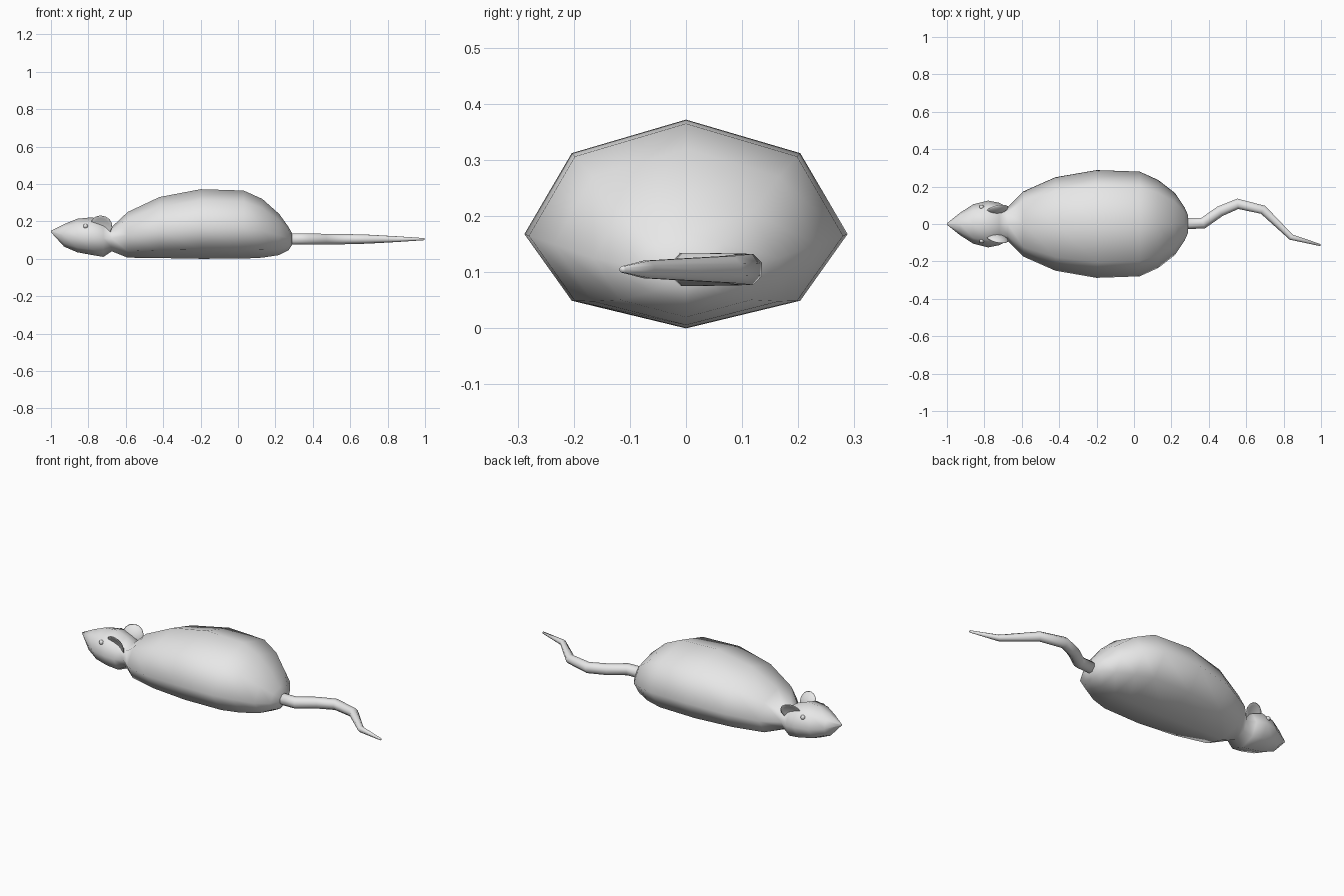
import bpy, bmesh, math
from mathutils import Matrix, Vector

default_cube = bpy.data.objects.get("Cube")
if default_cube:
    bpy.data.objects.remove(default_cube, do_unlink=True)

# One plain grey for the whole animal
grey = bpy.data.materials.new("plain grey")
grey.use_nodes = True
grey.diffuse_color = (0.8, 0.8, 0.8, 1)
grey.node_tree.nodes["Principled BSDF"].inputs["Base Color"].default_value = grey.diffuse_color

SIDES = 8


def finish(name, bm):
    """Turn a bmesh into a smooth shaded grey object."""
    bmesh.ops.recalc_face_normals(bm, faces=bm.faces)
    mesh = bpy.data.meshes.new(name)
    bm.to_mesh(mesh)
    bm.free()
    mesh.materials.append(grey)
    mesh.shade_smooth()
    obj = bpy.data.objects.new(name, mesh)
    bpy.context.collection.objects.link(obj)
    return obj


def loft(name, rings):
    """Skin a list of point rings and close both ends."""
    bm = bmesh.new()
    loops = [[bm.verts.new(p) for p in ring] for ring in rings]
    for a, b in zip(loops, loops[1:]):
        for i in range(SIDES):
            j = (i + 1) % SIDES
            bm.faces.new((a[i], a[j], b[j], b[i]))
    bm.faces.new(loops[0])
    bm.faces.new(loops[-1])
    return finish(name, bm)


def body_ring(x, width, bottom, middle, top):
    """Egg shaped section with separate upper and lower heights."""
    ring = []
    for i in range(SIDES):
        a = math.tau * i / SIDES
        height = top - middle if math.sin(a) > 0 else middle - bottom
        ring.append(Vector((x, width * math.cos(a), middle + height * math.sin(a))))
    return ring


# Head and body: x, half width, bottom, middle, top
sections = [
    (-1.0, 0.004, 0.142, 0.146, 0.15),
    (-0.93, 0.06, 0.065, 0.125, 0.185),
    (-0.86, 0.105, 0.035, 0.12, 0.214),
    (-0.78, 0.125, 0.02, 0.12, 0.222),
    (-0.72, 0.113, 0.01, 0.11, 0.2),
    (-0.675, 0.09, 0.04, 0.11, 0.17),
    (-0.59, 0.175, 0.006, 0.125, 0.25),
    (-0.42, 0.25, 0.004, 0.15, 0.33),
    (-0.2, 0.288, 0, 0.168, 0.372),
    (0.03, 0.28, 0.001, 0.165, 0.365),
    (0.13, 0.235, 0.006, 0.15, 0.32),
    (0.22, 0.165, 0.02, 0.125, 0.24),
    (0.27, 0.09, 0.045, 0.11, 0.17),
    (0.29, 0.045, 0.075, 0.105, 0.135),
]
loft("body", [body_ring(*s) for s in sections])

# Wavy tail: x, y, radius
path = [
    (0.25, 0, 0.032), (0.37, 0.005, 0.032), (0.46, 0.068, 0.031),
    (0.555, 0.108, 0.03), (0.69, 0.076, 0.026),
    (0.84, -0.07, 0.017), (0.997, -0.113, 0.006),
]
centres = [Vector((x, y, 0.105)) for x, y, r in path]
tail_rings = []
for i, (centre, point) in enumerate(zip(centres, path)):
    before = centres[max(i - 1, 0)]
    after = centres[min(i + 1, len(centres) - 1)]
    along = (after - centre).normalized() + (centre - before).normalized()
    across = Vector((-along.y, along.x, 0)).normalized()
    ring = []
    for k in range(SIDES):
        a = math.tau * (k + 0.5) / SIDES
        ring.append(centre + point[2] * (across * math.cos(a) + Vector((0, 0, math.sin(a)))))
    tail_rings.append(ring)
loft("tail", tail_rings)


def ear(name, side):
    """Thin cupped disc that leans outwards and spreads towards the back."""
    bm = bmesh.new()
    bmesh.ops.create_uvsphere(bm, u_segments=14, v_segments=8, radius=1)
    for v in bm.verts:
        # The disc faces outwards along y, with its outer side hollowed
        hollow = 1 - v.co.x ** 2 - v.co.y ** 2
        depth = v.co.z * 0.008 - 0.014 * hollow
        v.co = Vector((v.co.x * 0.06, depth, v.co.y * 0.058))
    lean = Matrix.Rotation(math.radians(-22), 4, "X")
    spread = Matrix.Rotation(math.radians(13), 4, "Z")
    place = Matrix.Translation((-0.73, 0.078, 0.178))
    flip = Matrix.Diagonal((1, side, 1, 1))
    bm.transform(flip @ place @ spread @ lean)
    finish(name, bm)


def eye(name, side):
    """Small bead set into the cheek."""
    bm = bmesh.new()
    bmesh.ops.create_uvsphere(bm, u_segments=10, v_segments=6, radius=0.013)
    bm.transform(Matrix.Translation((-0.815, side * 0.09, 0.175)))
    finish(name, bm)


for label, side in (("left", 1), ("right", -1)):
    ear(label + "_ear", side)
    eye(label + "_eye", side)
